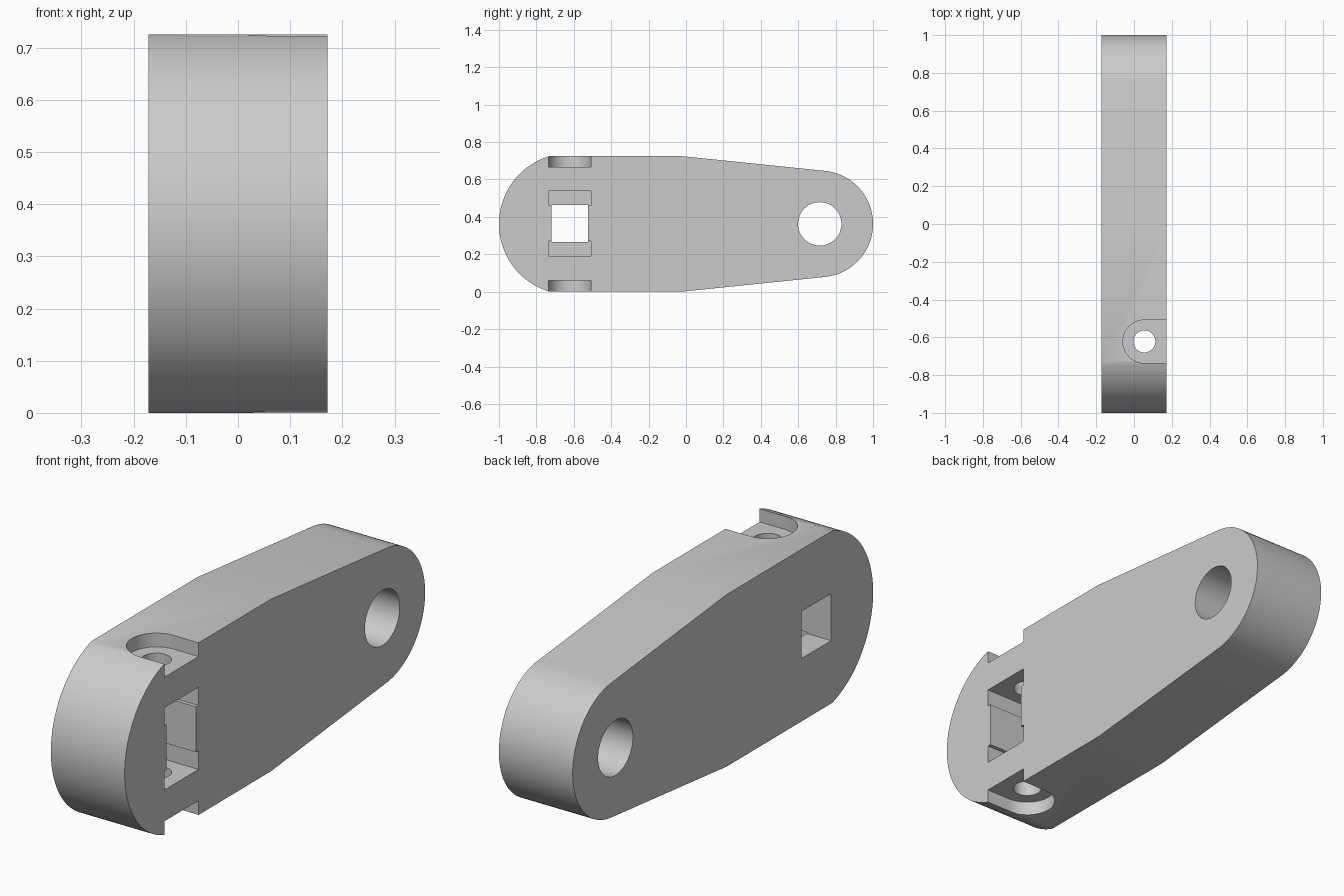
import bpy, bmesh
from math import sin, cos, pi, radians, asin

HALF_W = 0.172       # half thickness along x
MID = 0.3625         # centre height
NOSE_Y, NOSE_R = -0.622, 0.378
TAIL_Y, TAIL_R = 0.715, 0.285
BOLT_X = 0.055       # vertical bolt axis
POCKET_R = 0.114

cube = bpy.data.objects.get("Cube")
if cube:
    bpy.data.objects.remove(cube)

grey = bpy.data.materials.new("plain_grey")
grey.use_nodes = True
grey.diffuse_color = (0.6, 0.6, 0.6, 1)
grey.node_tree.nodes["Principled BSDF"].inputs["Base Color"].default_value = grey.diffuse_color


def arc(cx, cy, r, a0, a1, n):
    angles = [a0 + (a1 - a0) * i / n for i in range(n + 1)]
    return [(cx + r * cos(a), cy + r * sin(a)) for a in angles]


def prism(name, outline, axis, lo, hi):
    """Extrude a closed outline: (y, z) along x, or (x, y) along z."""
    bm = bmesh.new()
    place = (lambda p: (lo, *p)) if axis == "x" else (lambda p: (*p, lo))
    face = bm.faces.new([bm.verts.new(place(p)) for p in outline])
    ext = bmesh.ops.extrude_face_region(bm, geom=[face])
    step = (hi - lo, 0, 0) if axis == "x" else (0, 0, hi - lo)
    verts = [g for g in ext["geom"] if isinstance(g, bmesh.types.BMVert)]
    bmesh.ops.translate(bm, verts=verts, vec=step)
    bmesh.ops.recalc_face_normals(bm, faces=bm.faces)
    mesh = bpy.data.meshes.new(name)
    bm.to_mesh(mesh)
    bm.free()
    mesh.materials.append(grey)
    obj = bpy.data.objects.new(name, mesh)
    bpy.context.collection.objects.link(obj)
    return obj


def box(y0, y1, z0, z1):
    return [(y0, z0), (y1, z0), (y1, z1), (y0, z1)]


def circle(cx, cy, r, n=64):
    return arc(cx, cy, r, 0, 2 * pi, n)[:-1]


# Arm: rounded nose, straight middle, tapered rounded tail
corner = asin(MID / NOSE_R)
tangent = radians(84.3)
outline = arc(NOSE_Y, MID, NOSE_R, pi - corner, pi + corner, 48)
outline += [(-0.025, 0)]
outline += arc(TAIL_Y, MID, TAIL_R, -tangent, tangent, 48)
outline += [(-0.025, 2 * MID)]
arm = prism("lever_arm", outline, "x", -HALF_W, HALF_W)

# Cutters: pivot hole, square shaft hole, bolt hole
cutters = [
    prism("pivot_hole_cutter", circle(TAIL_Y, MID, 0.116), "x", -0.3, 0.3),
    prism("square_hole_cutter", box(-0.72, -0.524, 0.265, 0.463), "x", -0.3, 0.3),
    prism("bolt_hole_cutter", circle(BOLT_X, NOSE_Y, 0.058), "z", -0.2, 1),
]

# Bolt head recesses (rounded) and nut slots (square), open on the left side
recess = [(0.3, NOSE_Y + POCKET_R)] + arc(BOLT_X, NOSE_Y, POCKET_R, pi / 2, 3 * pi / 2, 32)
recess += [(0.3, NOSE_Y - POCKET_R)]
slot = box(BOLT_X - POCKET_R, 0.3, NOSE_Y - POCKET_R, NOSE_Y + POCKET_R)
for name, shape, lo, hi in (
    ("top_recess_cutter", recess, 0.667, 0.9),
    ("bottom_recess_cutter", recess, -0.2, 0.06),
    ("upper_slot_cutter", slot, 0.461, 0.538),
    ("lower_slot_cutter", slot, 0.192, 0.27),
):
    cutters.append(prism(name, shape, "z", lo, hi))

bpy.context.view_layer.objects.active = arm
for cutter in cutters:
    mod = arm.modifiers.new(cutter.name, "BOOLEAN")
    mod.operation = "DIFFERENCE"
    mod.solver = "EXACT"
    mod.object = cutter
    bpy.ops.object.modifier_apply(modifier=mod.name)
    bpy.data.objects.remove(cutter)

# Smooth the round walls, keep the edges crisp
bpy.ops.object.select_all(action="DESELECT")
arm.select_set(True)
bpy.ops.object.shade_smooth_by_angle(angle=radians(20))
